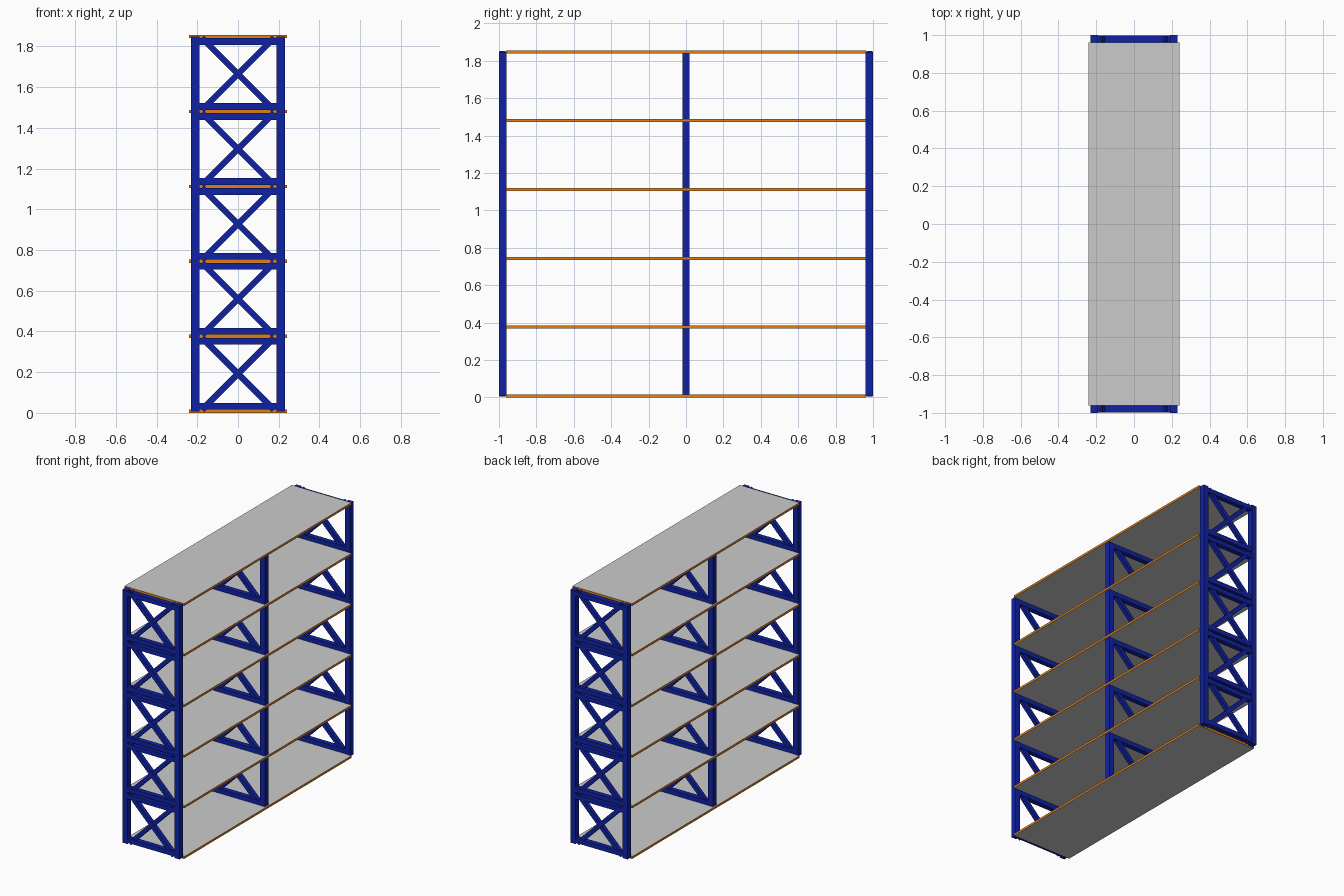
import bpy, bmesh
from math import pi, hypot, atan2
from mathutils import Matrix

if "Cube" in bpy.data.objects:
    bpy.data.objects.remove(bpy.data.objects["Cube"])

SHELF_T = 0.016                 # shelf thickness
PITCH = 0.368                   # vertical shelf spacing
BAYS = 5
BAR = 0.04                      # post section
POST_X = 0.21
FRAMES = {"front": -0.98, "middle": 0.0, "back": 0.98}


def material(name, colour):
    m = bpy.data.materials.new(name)
    m.diffuse_color = colour
    m.use_nodes = True
    m.node_tree.nodes["Principled BSDF"].inputs["Base Color"].default_value = m.diffuse_color
    return m


BLUE = material("blue_steel", (0.005, 0.016, 0.36, 1))
ORANGE = material("orange_edge", (0.75, 0.22, 0.008, 1))


def box(name, loc, size, mat=None, turn=0.0):
    """Box centred on loc, turned about the y axis."""
    bm = bmesh.new()
    bmesh.ops.create_cube(bm, size=1)
    bmesh.ops.scale(bm, vec=size, verts=bm.verts)
    bmesh.ops.rotate(bm, matrix=Matrix.Rotation(turn, 3, 'Y'), verts=bm.verts)
    me = bpy.data.meshes.new(name)
    bm.to_mesh(me)
    bm.free()
    ob = bpy.data.objects.new(name, me)
    ob.location = loc
    bpy.context.collection.objects.link(ob)
    if mat:
        me.materials.append(mat)
    return ob


# Shelves: grey boards with orange edges
grey = material("grey_board", (0.8, 0.8, 0.8, 1))
for i in range(BAYS + 1):
    shelf = box(f"shelf_{i + 1}", (0, 0, SHELF_T / 2 + i * PITCH),
                (0.48, 1.924, SHELF_T), grey)
    shelf.data.materials.append(ORANGE)
    for p in shelf.data.polygons:
        p.material_index = 0 if abs(p.normal.z) > 0.5 else 1

# Upright frames: two posts, paired rails and crossed braces in each bay
height = BAYS * PITCH
for name, y in FRAMES.items():
    for side, x in (("left", -POST_X), ("right", POST_X)):
        box(f"{name}_{side}_post", (x, y, SHELF_T / 2 + height / 2),
            (BAR, BAR, height), BLUE)
    for i in range(BAYS):
        low = SHELF_T + i * PITCH
        high = (i + 1) * PITCH
        mid = (low + high) / 2
        rail_h = 0.033
        for level, z in (("lower", low + rail_h / 2), ("upper", high - rail_h / 2)):
            box(f"{name}_{level}_rail_{i + 1}", (0, y, z),
                (2 * POST_X - BAR, 0.036, rail_h), BLUE)
        dx, dz = 0.354, 0.354
        for k, s in (("rising", -1), ("falling", 1)):
            box(f"{name}_{k}_brace_{i + 1}", (0, y, mid),
                (hypot(dx, dz), 0.030 + 0.002 * s, 0.03), BLUE, s * atan2(dz, dx))
